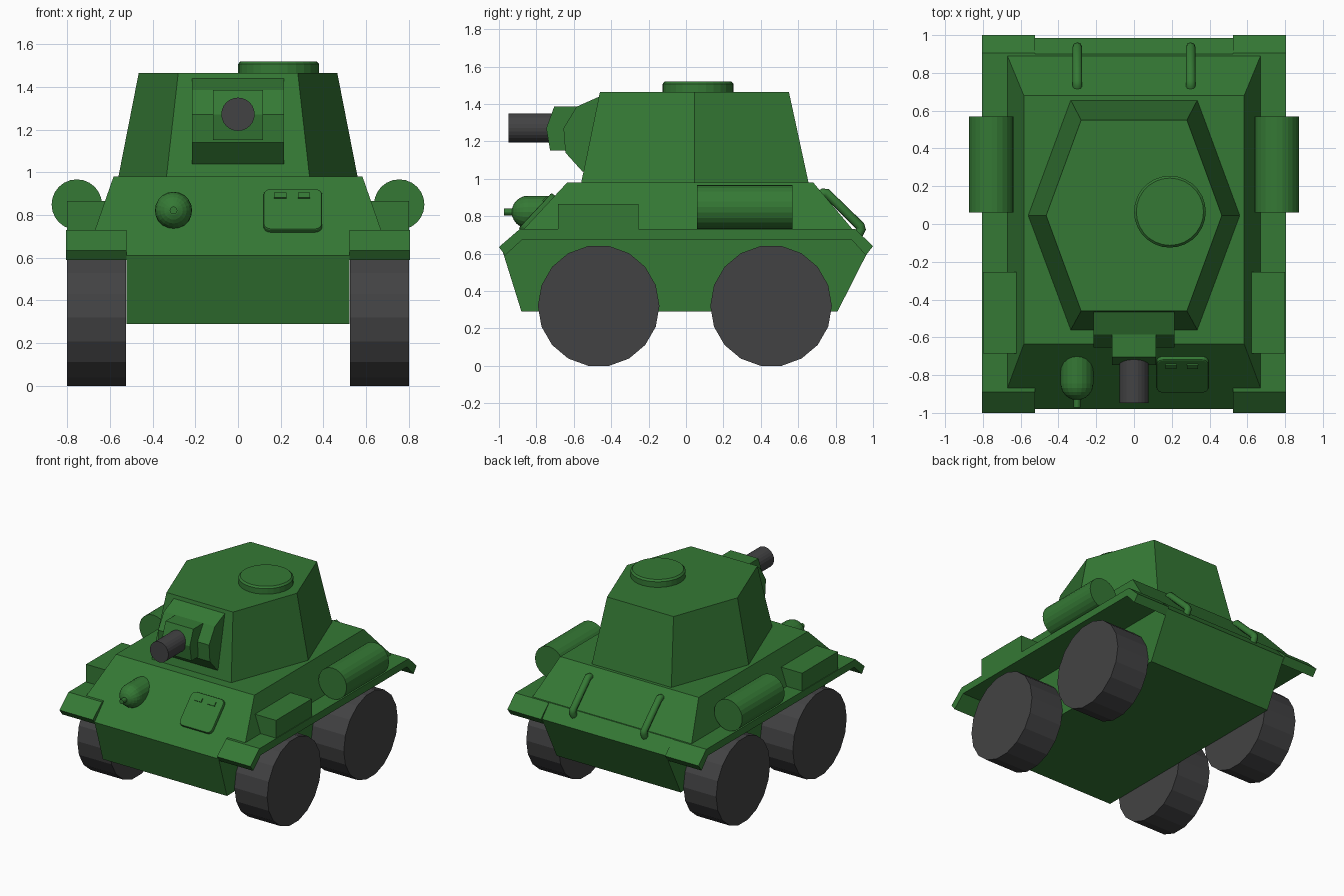
import bpy, bmesh
from math import radians, sin, cos, atan2, pi
from mathutils import Matrix, Vector

if "Cube" in bpy.data.objects:
    bpy.data.objects.remove(bpy.data.objects["Cube"])


def material(name, rgb):
    m = bpy.data.materials.new(name)
    m.diffuse_color = (*rgb, 1)
    m.use_nodes = True
    m.node_tree.nodes["Principled BSDF"].inputs["Base Color"].default_value = m.diffuse_color
    return m


GREEN = material("green_paint", (0.035, 0.19, 0.035))
DARK = material("dark_rubber", (0.055, 0.055, 0.057))


def finish(name, bm, mat):
    bmesh.ops.recalc_face_normals(bm, faces=bm.faces)
    me = bpy.data.meshes.new(name)
    bm.to_mesh(me)
    bm.free()
    me.materials.append(mat)
    ob = bpy.data.objects.new(name, me)
    bpy.context.collection.objects.link(ob)
    return ob


def loft(name, ring_a, ring_b, mat=GREEN):
    """Solid between two matching rings of 3D points."""
    bm = bmesh.new()
    a = [bm.verts.new(p) for p in ring_a]
    b = [bm.verts.new(p) for p in ring_b]
    bm.faces.new(a)
    bm.faces.new(b)
    for i in range(len(a)):
        j = (i + 1) % len(a)
        bm.faces.new((a[i], a[j], b[j], b[i]))
    return finish(name, bm, mat)


def prism(name, yz, x0, x1, mat=GREEN):
    return loft(name, [(x0, y, z) for y, z in yz], [(x1, y, z) for y, z in yz], mat)


def lathe(name, profile, origin, axis, n, mat=GREEN, phase=0.0):
    """Solid of stacked n-sided rings (radius, distance) along an axis."""
    rot = {'X': Matrix.Rotation(radians(90), 3, 'Y'),
           'Y': Matrix.Rotation(radians(-90), 3, 'X'),
           'Z': Matrix.Identity(3)}[axis]
    bm = bmesh.new()
    rings = []
    for r, d in profile:
        rings.append([bm.verts.new(Vector(origin) + rot @ Vector((
            r * cos(2 * pi * i / n + phase), r * sin(2 * pi * i / n + phase), d)))
            for i in range(n)])
    bm.faces.new(rings[0])
    bm.faces.new(rings[-1])
    for a, b in zip(rings, rings[1:]):
        for i in range(n):
            j = (i + 1) % n
            bm.faces.new((a[i], a[j], b[j], b[i]))
    return finish(name, bm, mat)


# Hull: lower tub, and sloped upper deck
prism("lower_hull", [(-0.88, 0.29), (0.81, 0.29), (0.985, 0.635), (0.90, 0.73),
                     (-0.868, 0.73), (-0.98, 0.61)], -0.523, 0.523)


def rect(x, y0, y1, z):
    return [(-x, y0, z), (x, y0, z), (x, y1, z), (-x, y1, z)]


loft("upper_hull", rect(0.67, -0.868, 0.89, 0.73), rect(0.583, -0.635, 0.68, 0.98))

# Parts repeated on both sides
fender = [(-0.89, 0.73), (-1.0, 0.635), (-0.967, 0.59), (-0.875, 0.675),
          (0.885, 0.675), (0.962, 0.59), (1.0, 0.64), (0.905, 0.73)]
for s, side in ((1, "right"), (-1, "left")):
    prism(f"fender_{side}", fender, s * 0.523, s * 0.805)
    prism(f"stowage_box_{side}", [(-0.685, 0.73), (-0.255, 0.73), (-0.255, 0.865),
                                  (-0.685, 0.865)], s * 0.60, s * 0.80)
    lathe(f"fuel_drum_{side}", [(0.118, 0.06), (0.118, 0.57)],
          (s * 0.755, 0, 0.849), 'Y', 24)
    for y, end in ((-0.467, "front"), (0.455, "rear")):
        lathe(f"wheel_{end}_{side}", [(0.325, -0.1375), (0.325, 0.1375)],
              (s * 0.6625, y, 0.32), 'X', 18, DARK, radians(10))
    # Bent grab rail on the rear plate
    cu = bpy.data.curves.new(f"rear_handle_{side}", 'CURVE')
    cu.dimensions = '3D'
    cu.bevel_depth = 0.026
    cu.bevel_resolution = 2
    cu.use_fill_caps = True
    path = [(0.70, 0.90), (0.733, 0.922), (0.752, 0.922), (0.93, 0.748),
            (0.936, 0.73), (0.915, 0.69)]
    sp = cu.splines.new('POLY')
    sp.points.add(len(path) - 1)
    for p, (y, z) in zip(sp.points, path):
        p.co = (s * 0.3, y, z, 1)
    cu.materials.append(GREEN)
    bpy.context.collection.objects.link(bpy.data.objects.new(cu.name, cu))

# Six-sided turret


def hexagon(xm, xe, y0, y1, z):
    return [(-xe, y0, z), (xe, y0, z), (xm, 0.045, z), (xe, y1, z), (-xe, y1, z), (-xm, 0.045, z)]


loft("turret", hexagon(0.56, 0.335, -0.56, 0.655, 0.98),
     hexagon(0.465, 0.28, -0.46, 0.55, 1.465))
lathe("turret_hatch", [(0.19, 1.44), (0.19, 1.507), (0.178, 1.52)],
      (0.19, 0.065, 0), 'Z', 28)

# Gun mount and barrel
prism("gun_mantlet", [(-0.40, 1.44), (-0.462, 1.44), (-0.585, 1.385), (-0.655, 1.27),
                      (-0.645, 1.14), (-0.555, 1.04), (-0.40, 1.04)], -0.215, 0.215)
prism("gun_collar", [(-0.5, 1.385), (-0.705, 1.385), (-0.747, 1.27), (-0.727, 1.152),
                     (-0.5, 1.152)], -0.117, 0.117)
lathe("gun_barrel", [(0.078, -0.948), (0.078, -0.70)], (0, 0, 1.272), 'Y', 24, DARK)

# Domed front gun housing with its small muzzle
dome = [(max(0.087 * sin(radians(t)), 0.002), -0.845 - 0.087 * cos(radians(t)))
        for t in range(0, 91, 15)]
lathe("hull_gun_dome", dome + [(0.087, -0.68)], (-0.302, 0, 0.822), 'Y', 20)
lathe("hull_gun_muzzle", [(0.018, -0.972), (0.018, -0.90)], (-0.302, 0, 0.822), 'Y', 12)

# Driver hatch lying on the front slope
tilt = Matrix.Rotation(atan2(0.37, 0.345), 4, 'X')
slope = Matrix.Translation((0.257, -0.791, 0.815)) @ tilt


def slope_box(name, centre, size, corner, rim):
    bm = bmesh.new()
    bmesh.ops.create_cube(bm, size=1)
    bmesh.ops.scale(bm, vec=size, verts=bm.verts)
    if corner:
        edges = [e for e in bm.edges if abs(e.verts[0].co.z - e.verts[1].co.z) > 1e-4]
        bmesh.ops.bevel(bm, geom=edges, offset=corner, segments=4, profile=0.5, affect='EDGES')
    if rim:
        top = [e for e in bm.edges if all(v.co.z > 0 for v in e.verts)]
        bmesh.ops.bevel(bm, geom=top, offset=rim, segments=2, profile=0.5, affect='EDGES')
    bmesh.ops.transform(bm, matrix=slope @ Matrix.Translation(centre), verts=bm.verts)
    return finish(name, bm, GREEN)


slope_box("driver_hatch", (0, 0, 0), (0.275, 0.26, 0.044), 0.035, 0.008)
for i, x in enumerate((-0.06, 0.052)):
    slope_box(f"hatch_hinge_{i + 1}", (x, 0.08, 0.02), (0.058, 0.03, 0.02), 0, 0)
